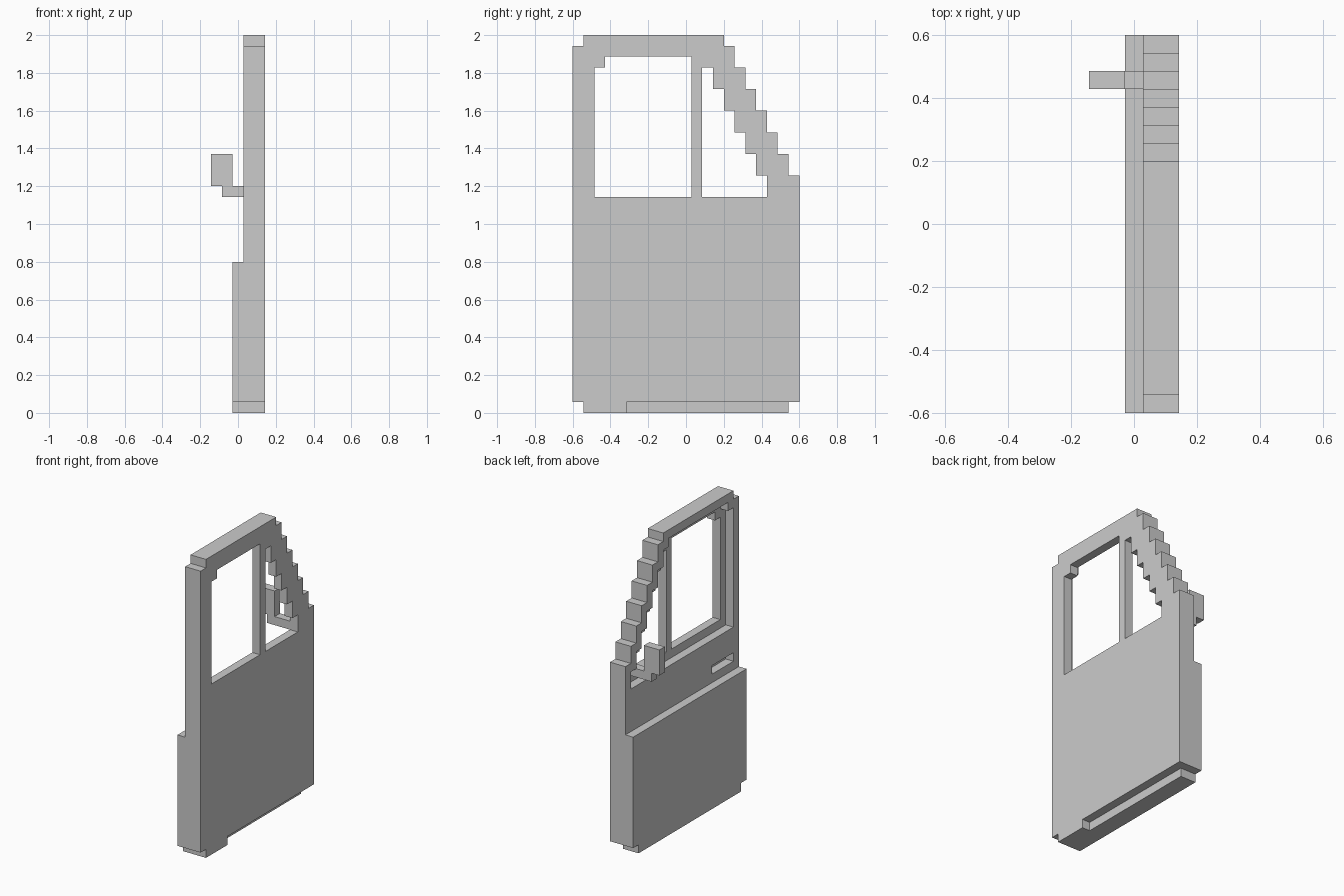
import bpy, bmesh

if "Cube" in bpy.data.objects:
    bpy.data.objects.remove(bpy.data.objects["Cube"])

V = 2 / 35  # size of one block of the stepped grid


def prism(name, outline, x0, x1):
    """Extrude a (y, z) outline, in blocks, from x0 to x1."""
    bm = bmesh.new()
    face = bm.faces.new([bm.verts.new(((x0 - 2.5) * V, (y - 10.5) * V, z * V)) for y, z in outline])
    ext = bmesh.ops.extrude_face_region(bm, geom=[face])
    moved = [g for g in ext["geom"] if isinstance(g, bmesh.types.BMVert)]
    bmesh.ops.translate(bm, verts=moved, vec=((x1 - x0) * V, 0, 0))
    bmesh.ops.recalc_face_normals(bm, faces=bm.faces)
    mesh = bpy.data.meshes.new(name)
    bm.to_mesh(mesh)
    bm.free()
    obj = bpy.data.objects.new(name, mesh)
    bpy.context.collection.objects.link(obj)
    return obj


def box(name, x, y, z):
    return prism(name, [(y[0], z[0]), (y[1], z[0]), (y[1], z[1]), (y[0], z[1])], *x)


def stairs(y, z, count):
    """Stepped slope: one block inward for every two blocks up."""
    pts = []
    for i in range(count):
        pts += [(y - i, z + 2 * i), (y - i - 1, z + 2 * i)]
    return pts


def cut(obj, cutters):
    for c in cutters:
        mod = obj.modifiers.new("cut", "BOOLEAN")
        mod.operation, mod.solver, mod.object = "DIFFERENCE", "EXACT", c
    bpy.context.view_layer.update()
    dg = bpy.context.evaluated_depsgraph_get()
    mesh = bpy.data.meshes.new_from_object(obj.evaluated_get(dg))
    obj.modifiers.clear()
    obj.data = mesh
    for c in cutters:
        bpy.data.objects.remove(c)


# door shell with stepped front pillar
shell = prism("door_shell", [(0, 1), (21, 1)] + stairs(21, 22, 7)
              + [(14, 35), (1, 35), (1, 34), (0, 34)], 3, 5)

# inner recess around the windows, two window openings and the handle slot
recess = prism("recess_cutter", [(1, 19), (20, 19)] + stairs(20, 21, 7)
               + [(13, 34), (2, 34), (2, 33), (1, 33)], 2, 4)
main_window = prism("main_window_cutter",
                    [(2, 20), (11, 20), (11, 33), (3, 33), (3, 32), (2, 32)], 3.5, 6)
quarter_window = prism("quarter_window_cutter", [(12, 20), (18, 20)] + stairs(18, 22, 6), 3.5, 6)
slot = box("handle_slot_cutter", (2, 4), (1, 5), (15, 16))
cut(shell, [recess, main_window, quarter_window, slot])

# thicker lower panel on the inner side
box("lower_panel", (2, 3), (0, 21), (1, 14))

# bottom sill, set back along most of its length
box("sill", (2, 4), (1, 20), (0, 1))
box("sill_end", (4, 5), (1, 5), (0, 1))

# side mirror on its arm
box("mirror_arm", (1, 4), (18, 19), (20, 21))
box("mirror", (0, 2), (18, 19), (21, 24))
